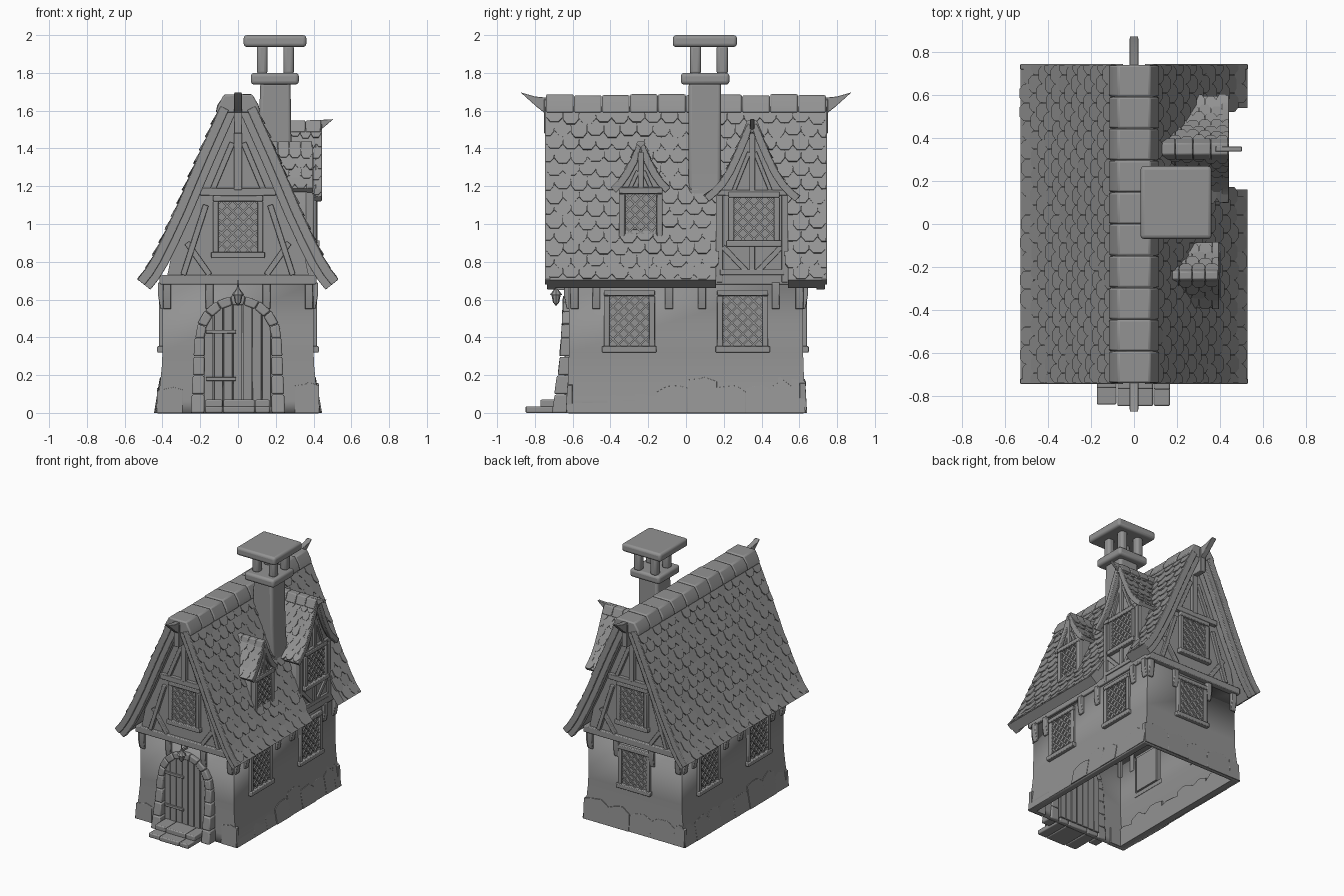
import bpy, bmesh, math, random
from mathutils import Matrix, Vector

if "Cube" in bpy.data.objects:
    bpy.data.objects.remove(bpy.data.objects["Cube"])

random.seed(4)
R = random.uniform
GREY = bpy.data.materials.new("weathered_grey")
GREY.diffuse_color = (.29, .29, .29, 1)
GREY.use_nodes = True
GREY.node_tree.nodes["Principled BSDF"].inputs["Base Color"].default_value = GREY.diffuse_color


# Wall frame: u runs along the wall, w points outward from the model centre, z is up
def frame(deg):
    return Matrix.Rotation(math.radians(deg), 4, 'Z')


FRONT, RIGHT, BACK, LEFT = 0, 90, 180, -90


def finish(name, bm, bevel=0.0, seg=2):
    bmesh.ops.recalc_face_normals(bm, faces=bm.faces)
    me = bpy.data.meshes.new(name)
    bm.to_mesh(me)
    bm.free()
    me.materials.append(GREY)
    me.shade_smooth()
    me.set_sharp_from_angle(angle=math.radians(35))
    ob = bpy.data.objects.new(name, me)
    bpy.context.collection.objects.link(ob)
    if bevel:
        m = ob.modifiers.new("bevel", 'BEVEL')
        m.width, m.segments, m.angle_limit = bevel, seg, math.radians(40)
    return ob


def prism(bm, pts, w0, w1, deg, flare=lambda z: 0):
    M = frame(deg)
    a = [bm.verts.new(M @ Vector((u, -w0, z))) for u, z in pts]
    b = [bm.verts.new(M @ Vector((u, -w1 - flare(z), z))) for u, z in pts]
    n = len(pts)
    bm.faces.new(a)
    bm.faces.new(b[::-1])
    for i in range(n):
        bm.faces.new((a[i], b[i], b[(i + 1) % n], a[(i + 1) % n]))


def rect(bm, u0, u1, z0, z1, w0, w1, deg, flare=lambda z: 0):
    prism(bm, [(u0, z0), (u1, z0), (u1, z1), (u0, z1)], w0, w1, deg, flare)


def bar(bm, a, b, width, w0, w1, deg):
    a, b = Vector(a), Vector(b)
    d = (b - a).normalized() * width / 2
    n = Vector((-d.y, d.x))
    prism(bm, [a - n, b - n, b + n, a + n], w0, w1, deg)


# Half-roof profile helpers: points run from ridge to eave
def frames_of(prof):
    P = [Vector(p) for p in prof]
    out = []
    for i, p in enumerate(P):
        t = (P[min(i + 1, len(P) - 1)] - P[max(i - 1, 0)]).normalized()
        out.append((p, t, Vector((-t.y, t.x))))
    return out


def offset(prof, d):
    return [(max(0.0, (p + n * d).x), (p + n * d).y) for p, t, n in frames_of(prof)]


def strip(bm, prof, d0, d1, w0, w1, deg, uc=0, s=1):
    pts = offset(prof, d0) + offset(prof, d1)[::-1]
    prism(bm, [(uc + s * u, z) for u, z in pts], w0, w1, deg)


def shingles(bm, prof, rows, width, w0, w1, deg, uc, s, skip):
    M, F = frame(deg), frames_of(prof)
    seg = [(F[i + 1][0] - F[i][0]).length for i in range(len(F) - 1)]
    step = sum(seg) / (rows + 0.4)
    cols = round((w1 - w0) / width)
    h, L = (w1 - w0) / cols / 2, step * 1.35
    for r in range(rows):
        d, i = r * step + L * 0.4, 0
        while i < len(seg) - 1 and d > seg[i]:
            d -= seg[i]
            i += 1
        t = (F[i + 1][0] - F[i][0]).normalized()
        n, p = Vector((-t.y, t.x)), F[i][0] + t * (d - L * 0.4)
        for c in range(cols + r % 2):
            wc = w0 + h * (2 * c + 1 - r % 2)
            if skip(p.x + t.x * L, wc):
                continue
            k, lift = L * R(0.88, 1.06), R(0.006, 0.013)
            shape = [(-h, 0), (h, 0), (h * .97, .72 * k), (h * .5, k), (-h * .5, k), (-h * .97, .72 * k)]
            lay = []
            for top in (0, 1):
                vs = []
                for a, b in shape:
                    q = p + t * b + n * ((0.001 + lift * b / L) if top else -0.012)
                    vs.append(bm.verts.new(M @ Vector((uc + s * q.x, -min(max(wc + a, w0), w1), q.y))))
                lay.append(vs)
            bm.faces.new(lay[0])
            bm.faces.new(lay[1][::-1])
            for j in range(6):
                bm.faces.new((lay[0][j], lay[0][j - 1], lay[1][j - 1], lay[1][j]))


def lattice_window(name, deg, uc, z0, z1, hw, w, sill=True):
    bm = bmesh.new()
    rect(bm, uc - hw, uc + hw, z0, z1, w - 0.035, w + 0.003, deg)
    H, gap = z1 - z0, 0.058
    for k in range(-12, 24):  # diagonal leading clipped to the pane
        c = k * gap
        lo, hi = max(0, c - H), min(2 * hw, c)
        if hi - lo > 0.01:
            bar(bm, (uc - hw + lo, z0 + c - lo), (uc - hw + hi, z0 + c - hi), .010, w, w + .013, deg)
            bar(bm, (uc + hw - lo, z0 + c - lo), (uc + hw - hi, z0 + c - hi), .010, w, w + .012, deg)
    finish(name + "_glazing", bm)
    bm = bmesh.new()
    e = 0.03
    for s in (-1, 1):
        bar(bm, (uc + s * (hw + e / 2), z0), (uc + s * (hw + e / 2), z1), e, w - .02, w + .02, deg)
    rect(bm, uc - hw - e, uc + hw + e, z1, z1 + e, w - .02, w + .024, deg)
    if sill:
        rect(bm, uc - hw - .04, uc + hw + .04, z0 - .03, z0 + .003, w - .02, w + .03, deg)
    finish(name + "_frame", bm, .005)


# Lower walls: open-bottomed shell flaring at the foot
bm, prev = bmesh.new(), None
for z, x, y in [(0, .437, .632), (.07, .426, .629), (.15, .413, .626), (.25, .403, .622), (.32, .4, .62), (.69, .398, .62)]:
    ring = [bm.verts.new((a * x, b * y, z)) for a, b in ((-1, -1), (1, -1), (1, 1), (-1, 1))]
    if prev:
        for i in range(4):
            bm.faces.new((prev[i], prev[(i + 1) % 4], ring[(i + 1) % 4], ring[i]))
    prev = ring
walls = finish("lower_walls", bm)
m = walls.modifiers.new("thickness", 'SOLIDIFY')
m.thickness, m.offset = 0.025, -1

# Irregular foundation stones, worn and barely proud of the plaster
bm = bmesh.new()
for deg, half, w, f in [(FRONT, .43, .622, .012), (BACK, .43, .622, .012), (LEFT, .63, .401, .036), (RIGHT, .63, .401, .036)]:
    u, fl = -half, lambda z, f=f: f * max(0, 1 - z / .26) ** 1.5
    while u < half - 0.02:
        u2 = min(half, u + R(.11, .22))
        if half - u2 < .06:
            u2 = half
        if not (deg == FRONT and u2 > -.22 and u < .22):
            h, out = R(.13, .19), R(.001, .008)
            c = .35 * h
            prism(bm, [(u, 0), (u2, 0), (u2, h - c * R(.2, .8)), (u2 - c, h), (u + c, h * R(.93, 1)), (u, h - c * R(.2, .8))],
                  w - .02, w + out, deg, fl)
        u = u2 - .002
finish("foundation_stones", bm, .008, 3)

# Main roof
MAIN = [(.09, 1.622), (.14, 1.51), (.2, 1.375), (.26, 1.235), (.325, 1.08), (.39, .94), (.45, .82), (.49, .755), (.53, .705)]
BIG = [(.02, 1.53), (.05, 1.465), (.09, 1.37), (.13, 1.285), (.17, 1.222), (.21, 1.18), (.25, 1.145)]
SMALL = [(.015, 1.42), (.05, 1.34), (.085, 1.275), (.12, 1.225), (.155, 1.19)]
bm = bmesh.new()
strip(bm, MAIN, -.072, -.002, -.735, .735, FRONT, 0, -1)
for y0, y1, n in [(-.735, .16, 9), (.16, .54, 5), (.54, .735, 9)]:  # gap left for the tall dormer
    strip(bm, MAIN[:n], -.072, -.002, -y1, -y0, FRONT)
finish("roof_deck", bm)
bm = bmesh.new()
shingles(bm, MAIN, 13, .085, -.74, .74, FRONT, 0, -1, lambda u, w: False)
shingles(bm, MAIN, 13, .085, -.74, .74, FRONT, 0, 1, lambda u, w: u > .36 and -.56 < w < -.14)
finish("roof_shingles", bm)
bm = bmesh.new()
for i in range(10):
    y, j = -.742 + i * .1484, R(-.004, .004)
    prism(bm, [(-.118, 1.59), (-.106 + j, 1.63), (-.075, 1.683 + j), (.075, 1.685 + j), (.106 + j, 1.63), (.118, 1.59)],
          y + .001, y + .1475, FRONT)
finish("ridge_caps", bm, .009)

# Attic block and floor beam
bm = bmesh.new()
half = offset(MAIN, -.06)[:6] + [(.38, .7)]
prism(bm, [(0, 1.6)] + half + [(-u, z) for u, z in half[::-1]], -.64, .64, FRONT)
finish("attic_walls", bm)
bm = bmesh.new()
rect(bm, -.415, .415, .68, .73, -.66, .66, FRONT)
finish("floor_beam", bm, .006)

# Bargeboards, king heads and horn finials at both gables
for deg, nm in [(FRONT, "front"), (BACK, "back")]:
    bm = bmesh.new()
    for s in (-1, 1):
        strip(bm, MAIN, -.085, -.002, .69, .735, deg, 0, s)
        strip(bm, MAIN, -.045, .003, .72, .746, deg, 0, s)
    rect(bm, -.022, .022, 1.48, 1.66, .66, .752, deg)
    finish(nm + "_bargeboards", bm, .004)
    bm = bmesh.new()
    horn = [(.70, 1.59), (.745, 1.585), (.79, 1.62), (.876, 1.697), (.80, 1.675), (.70, 1.665)]
    prism(bm, horn, -.02, .02, deg - 90)
    finish(nm + "_horn", bm, .003)
    # gable timber framing
    bm = bmesh.new()
    bar(bm, (-.2, 1.17), (.2, 1.17), .04, .63, .668, deg)
    bar(bm, (0, 1.18), (0, 1.58), .042, .63, .67, deg)
    for s in (-1, 1):
        bar(bm, (s * .135, 1.18), (s * .03, 1.43), .03, .63, .662, deg)
        bar(bm, (s * .27, .90), (s * .15, .73), .03, .63, .658, deg)
        bar(bm, (s * .17, 1.1), (s * .29, .73), .03, .63, .662, deg)
    finish(nm + "_gable_timbers", bm, .004)
    lattice_window(nm + "_upper_window", deg, 0, .85, 1.12, .102, .645)

# Corbels and ground-floor windows
bm = bmesh.new()
for deg, w, us in [(FRONT, .62, (-.375, -.15, .15, .375)), (BACK, .62, (-.375, -.15, .15, .375)),
                   (RIGHT, .398, (-.59, -.475, -.09, .085, .475, .6)), (LEFT, .398, (-.59, -.475, -.09, .085, .475, .6))]:
    for u in us:
        prof = [(w - .02, .69), (w + .025, .69), (w + .025, .62), (w + .012, .55), (w - .02, .55)]
        prism(bm, prof, -u - .021, -u + .021, deg - 90)
finish("corbels", bm, .004)
for deg, w, us in [(RIGHT, .398, (-.3, .3)), (LEFT, .398, (-.3, .3)), (BACK, .62, (0,))]:
    for i, u in enumerate(us):
        lattice_window("lower_window_%d_%d" % (deg % 360, i), deg, u, .35, .62, .105, w)


# Dormers
def dormer(name, prof, uc, hw, zb, ze, za, face, w1, w0, rows, cap):
    bm = bmesh.new()
    prism(bm, [(uc - hw, zb), (uc + hw, zb), (uc + hw, ze), (uc, za), (uc - hw, ze)], .15, face, RIGHT)
    finish(name + "_walls", bm)
    bm = bmesh.new()
    for s in (-1, 1):
        strip(bm, prof, -.028, -.003, w0, w1 - .003, RIGHT, uc, s)
        shingles(bm, prof, rows, .055, w0, w1, RIGHT, uc, s, lambda u, w: False)
    finish(name + "_roof", bm)
    bm = bmesh.new()
    for s in (-1, 1):
        strip(bm, prof, -.035, .004, w1 - .03, w1 + .004, RIGHT, uc, s)
    bar(bm, (uc - hw, ze), (uc + hw, ze), .03, face - .02, face + .02, RIGHT)
    bar(bm, (uc, ze), (uc, za), .03, face - .02, face + .02, RIGHT)
    for s in (-1, 1):
        bar(bm, (uc + s * hw * .55, ze), (uc + s * .015, za - .1), .022, face - .02, face + .016, RIGHT)
        bar(bm, (uc + s * (hw - .012), zb), (uc + s * (hw - .012), ze), .036, face - .02, face + .016, RIGHT)
    finish(name + "_timbers", bm, .004)
    bm, n, z = bmesh.new(), 4, prof[0][1]
    for i in range(n):
        a = w0 + (w1 - w0) * i / n
        prism(bm, [(uc - cap, z - .045), (uc - cap * .5, z + .018), (uc + cap * .5, z + .018), (uc + cap, z - .045)],
              a + .001, a + (w1 - w0) / n - .001, RIGHT)
    finish(name + "_ridge_caps", bm, .006)


dormer("tall_dormer", BIG, .35, .185, .69, 1.165, 1.48, .40, .44, .11, 7, .052)
dormer("small_dormer", SMALL, -.24, .11, .9, 1.18, 1.38, .38, .393, .15, 4, .036)
lattice_window("tall_dormer_window", RIGHT, .36, .91, 1.14, .105, .402)
lattice_window("small_dormer_window", RIGHT, -.24, .93, 1.16, .085, .382, False)
bm = bmesh.new()
bar(bm, (.18, .745), (.52, .745), .03, .38, .418, RIGHT)
bar(bm, (.35, .74), (.35, .89), .03, .38, .416, RIGHT)
for s in (-1, 1):
    bar(bm, (.35 + s * .155, .88), (.35 + s * .03, .75), .028, .38, .414, RIGHT)
prism(bm, [(.38, 1.49), (.44, 1.5), (.505, 1.555), (.42, 1.55), (.38, 1.55)], -.362, -.338, FRONT)
finish("tall_dormer_braces_and_horn", bm, .003)

# Chimney
bm = bmesh.new()
prism(bm, [(.09, 1.12), (.30, 1.12), (.283, 1.4), (.278, 1.75), (.118, 1.75), (.11, 1.5)], -.186, -.014, FRONT)
rect(bm, .068, .322, 1.738, 1.80, -.23, .027, FRONT)
for x in (.128, .268):
    for y in (.05, .192):
        rect(bm, x - .028, x + .028, 1.79, 1.95, -y - .03, -y + .03, FRONT)
rect(bm, .03, .362, 1.937, 2.0, -.27, .07, FRONT)
finish("chimney", bm, .018, 3)

# Arched door with planks and strap hinges
bm = bmesh.new()
arch = lambda u: .40 + math.sqrt(max(0, .18 ** 2 - u * u))
for i in range(7):
    a, b = -.178 + i * .0509, -.178 + (i + 1) * .0509 - .004
    w = .638 + R(0, .006)
    prism(bm, [(a, .03), (b, .03), (b, arch(b)), ((a + b) / 2, arch((a + b) / 2)), (a, arch(a))], .59, w, FRONT)
for z in (.18, .43):
    rect(bm, -.17, -.01, z - .01, z + .01, .63, .653, FRONT)
finish("door", bm, .003)

# Stone door surround leaning out toward the ground
bm = bmesh.new()
lean = lambda z: .06 * max(0, 1 - z / .6) ** 1.7
for s in (-1, 1):
    for i in range(4):
        z0, z1 = i * .1, i * .1 + .097
        o = [.25 - .05 * z for z in (z0, z1)]
        prism(bm, [(s * .178, z0), (s * o[0], z0), (s * o[1], z1), (s * .178, z1)], .60, .648 + R(0, .006), FRONT, lean)
for i in range(9):
    a0, a1 = math.pi * (i + .02) / 9, math.pi * (i + .98) / 9
    ro = .228 + R(-.004, .005)
    prism(bm, [(r * math.cos(a), .395 + r * math.sin(a)) for r, a in ((.178, a0), (ro, a0), (ro, a1), (.178, a1))],
          .60, .648 + R(0, .006), FRONT, lean)
finish("door_surround", bm, .008)

# Entrance steps
bm = bmesh.new()
for x0, x1 in [(-.175, -.08), (-.08, .09), (.09, .17)]:
    rect(bm, x0 + .002, x1 - .002, 0, .035, .6, .85 + R(-.008, .004), FRONT)
    rect(bm, x0 + .002, x1 - .002, .03, .07, .6, .77 + R(-.006, .006), FRONT)
finish("entrance_steps", bm, .007)

# Lantern over the door
bm = bmesh.new()
for z, r0, r1, h in [(.595, .016, .026, .05), (.632, .034, .008, .035), (.665, .007, .002, .05), (.573, .004, .014, .014)]:
    bmesh.ops.create_cone(bm, cap_ends=True, segments=8, radius1=r0, radius2=r1, depth=h,
                          matrix=Matrix.Translation((0, -.688, z + h / 4)))
rect(bm, -.008, .008, .65, .665, .62, .69, FRONT)
finish("door_lantern", bm)
